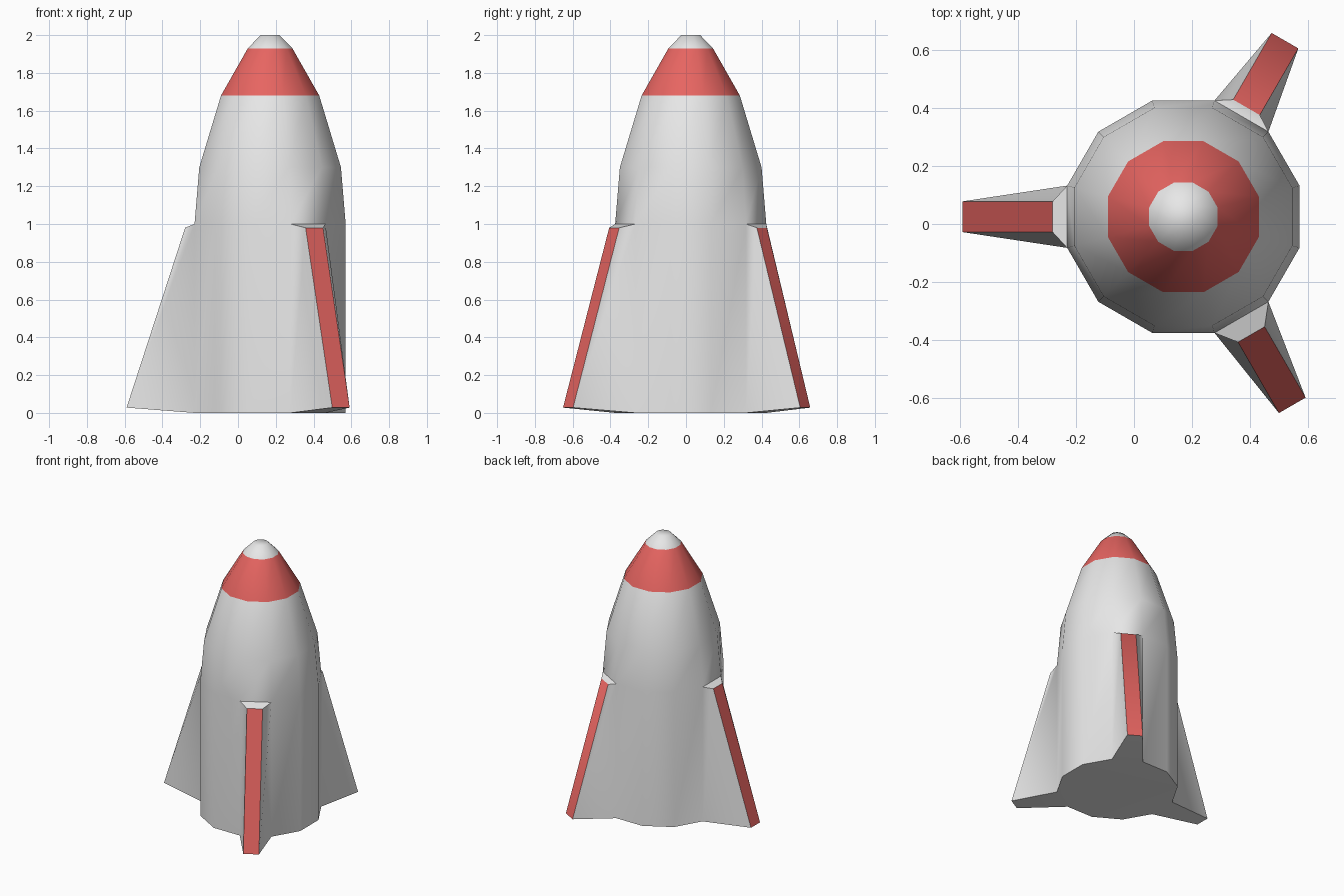
import bpy, bmesh, math
from mathutils import Vector

if "Cube" in bpy.data.objects:
    bpy.data.objects.remove(bpy.data.objects["Cube"])

def material(name, rgb):
    m = bpy.data.materials.new(name)
    m.diffuse_color = (*rgb, 1)
    m.use_nodes = True
    m.node_tree.nodes["Principled BSDF"].inputs["Base Color"].default_value = m.diffuse_color
    return m

CX, CY, SIDES = 0.17, 0.025, 12
# Hull profile: (flat-to-centre distance, height)
PROFILE = [(0.40, 0), (0.40, 1.0), (0.375, 1.30), (0.26, 1.68), (0.118, 1.93), (0.05, 2.0)]
# Fins: direction in degrees, tip reach at top and bottom
FINS = [(60, 0.435, 0.70), (180, 0.45, 0.76), (300, 0.468, 0.75)]

bm = bmesh.new()

# Twelve-sided hull, with a flat facing each fin direction
rings = []
for apothem, z in PROFILE:
    r = apothem / math.cos(math.pi / SIDES)
    angles = [math.radians(15 + 30 * i) for i in range(SIDES)]
    rings.append([bm.verts.new((CX + r * math.cos(a), CY + r * math.sin(a), z)) for a in angles])
lower_faces = []
for level, (lo, hi) in enumerate(zip(rings, rings[1:])):
    for i in range(SIDES):
        j = (i + 1) % SIDES
        f = bm.faces.new((lo[i], lo[j], hi[j], hi[i]))
        f.material_index = 1 if level == 3 else 0   # red nose band
        if level == 0:
            lower_faces.append(f)
bm.faces.new(rings[-1])
bm.faces.new(rings[0][::-1])

# Tapered fins pulled out of the lower hull sides, red outer edges
for deg, top_reach, bottom_reach in FINS:
    a = math.radians(deg)
    out = Vector((math.cos(a), math.sin(a), 0))
    side = Vector((-math.sin(a), math.cos(a), 0))
    face = lower_faces[(deg // 30 - 1) % SIDES]
    tip = bmesh.ops.extrude_discrete_faces(bm, faces=[face])["faces"][0]
    for v in tip.verts:
        s = 0.053 if (v.co - Vector((CX, CY, 0))).dot(side) > 0 else -0.053
        reach, z = (top_reach, 0.98) if v.co.z > 0.5 else (bottom_reach, 0.028)
        v.co = Vector((CX, CY, z)) + out * reach + side * s
    tip.material_index = 1

bmesh.ops.recalc_face_normals(bm, faces=bm.faces[:])
mesh = bpy.data.meshes.new("rocket_hull_and_fins")
bm.to_mesh(mesh)
bm.free()
mesh.materials.append(material("light grey", (0.8, 0.8, 0.8)))
mesh.materials.append(material("red", (0.8, 0.13, 0.12)))
rocket = bpy.data.objects.new("rocket_hull_and_fins", mesh)
bpy.context.collection.objects.link(rocket)
bpy.context.view_layer.objects.active = rocket
rocket.select_set(True)
bpy.ops.object.shade_smooth_by_angle(angle=math.radians(50))
